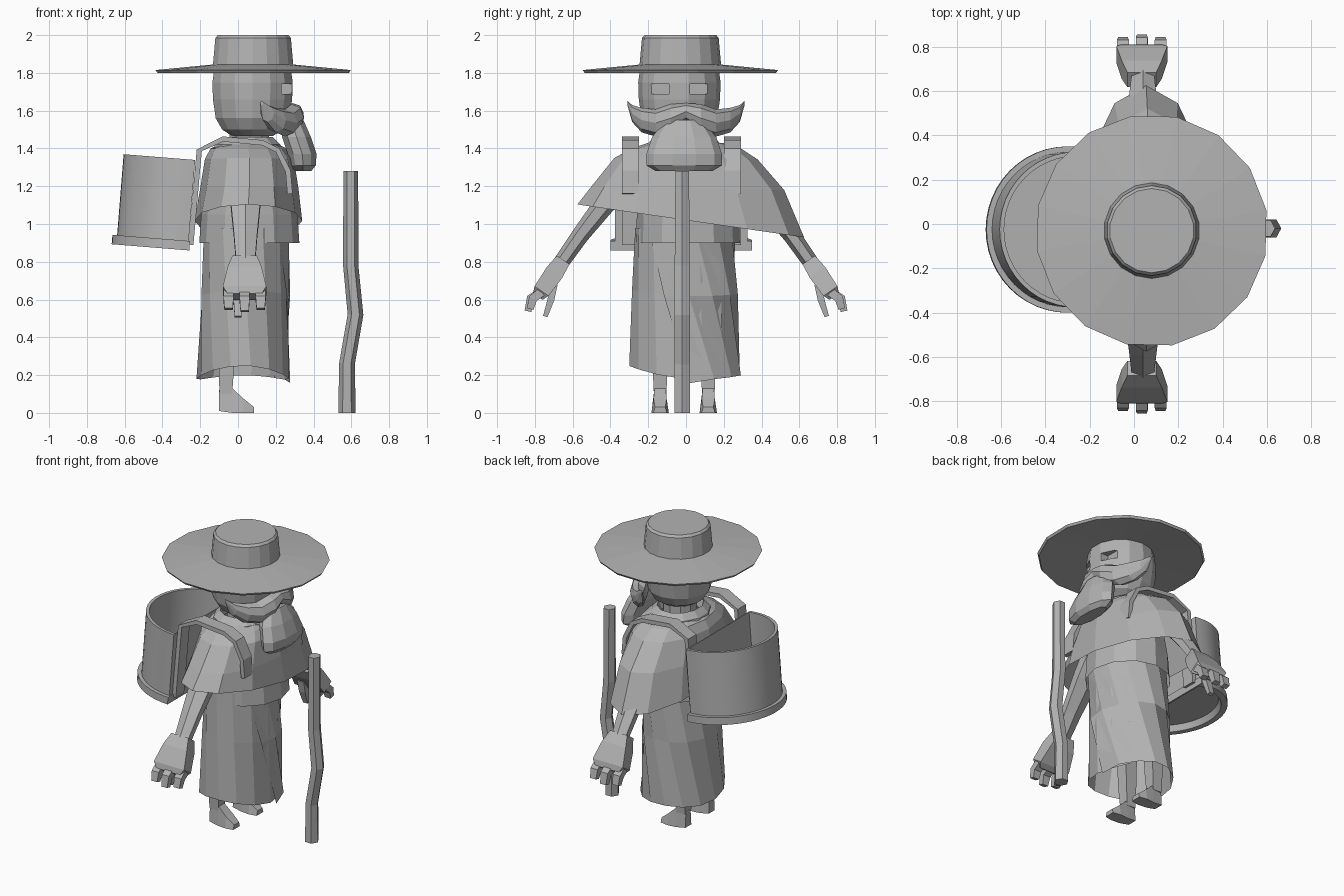
import bpy, bmesh, math
from mathutils import Matrix, Vector

if "Cube" in bpy.data.objects:
    bpy.data.objects.remove(bpy.data.objects["Cube"])

GREY = bpy.data.materials.new("plain_grey")
GREY.diffuse_color = (0.45, 0.45, 0.45, 1)
GREY.use_nodes = True
GREY.node_tree.nodes["Principled BSDF"].inputs["Base Color"].default_value = GREY.diffuse_color
TAU = 2 * math.pi


def loft(name, rings, caps=(True, True), closed=True, matrix=None, smooth=False):
    """Skin a list of point rings into one object."""
    bm = bmesh.new()
    vs = [[bm.verts.new(p) for p in r] for r in rings]
    n = len(rings[0])
    for a, b in zip(vs, vs[1:]):
        for i in range(n if closed else n - 1):
            j = (i + 1) % n
            bm.faces.new((a[i], a[j], b[j], b[i]))
    if caps[0]:
        bm.faces.new(vs[0][::-1])
    if caps[1]:
        bm.faces.new(vs[-1])
    bmesh.ops.recalc_face_normals(bm, faces=bm.faces)
    me = bpy.data.meshes.new(name)
    bm.to_mesh(me)
    bm.free()
    me.materials.append(GREY)
    ob = bpy.data.objects.new(name, me)
    bpy.context.collection.objects.link(ob)
    if matrix:
        ob.matrix_world = matrix
    if smooth:
        bpy.context.view_layer.objects.active = ob
        ob.select_set(True)
        bpy.ops.object.shade_smooth_by_angle(angle=math.radians(30))
        ob.select_set(False)
    return ob


def oval(cx, cy, z, rx, ry, n, turn=0.5):
    """Elliptical ring; z may be a function of (x, y)."""
    pts = []
    for i in range(n):
        a = TAU * (i + turn) / n
        x, y = cx + rx * math.cos(a), cy + ry * math.sin(a)
        pts.append((x, y, z(x, y) if callable(z) else z))
    return pts


def strip(name, path, w0, along_x=True, side=1, n=4):
    """Sweep a section along (u, z, half width, half thickness) points; the width lies across the path plane."""
    rings = []
    for i, (u, z, w, t) in enumerate(path):
        a, b = path[max(i - 1, 0)], path[min(i + 1, len(path) - 1)]
        d = Vector((b[0] - a[0], b[1] - a[1])).normalized()
        ring = []
        for k in range(n):
            ang = TAU * (k + 0.5) / n
            f = 1 / math.cos(math.pi / n)
            p, q = w0 + w * f * math.cos(ang), t * f * math.sin(ang)
            uu, zz = side * (u - d.y * q), z + d.x * q
            ring.append((uu, p, zz) if along_x else (p, uu, zz))
        rings.append(ring)
    return loft(name, rings)


# Hat: wide thin brim and tapered crown
HX, HY = 0.08, -0.03
loft("hat_brim", [oval(HX, HY, z, r, r, 16, 0.45) for z, r in
                  ((1.825, 0.20), (1.80, 0.515), (1.815, 0.525), (1.845, 0.21))])
loft("hat_crown", [oval(HX, HY, z, r, r, 18) for z, r in
                   ((1.83, 0.217), (1.985, 0.203), (2.0, 0.19))])

# Head with two recessed eye slots
head = loft("head", [oval(HX - 0.003, HY - 0.005, z, r, r, 14) for z, r in
                     ((1.465, 0.11), (1.50, 0.165), (1.56, 0.20), (1.66, 0.215), (1.75, 0.218), (1.84, 0.205))])
for cy in (-0.145, 0.075):
    box = [[(x, cy + sy * 0.055, 1.715 + sz * 0.027) for sy, sz in ((-1, -1), (1, -1), (1, 1), (-1, 1))]
           for x in (0.23, 0.40)]
    cutter = loft("eye_cutter", box)
    cutter.hide_render = True
    m = head.modifiers.new("eye_slot", "BOOLEAN")
    m.object, m.operation, m.solver = cutter, "DIFFERENCE", "EXACT"
    bpy.context.view_layer.objects.active = head
    bpy.ops.object.modifier_apply(modifier=m.name)
    bpy.data.objects.remove(cutter)

# Moustache: mirrored run of sections (y, x, z, half depth, half height)
half = [(0.31, 0.125, 1.64, 0.008, 0.012), (0.285, 0.155, 1.585, 0.035, 0.045), (0.235, 0.20, 1.55, 0.055, 0.065),
        (0.16, 0.25, 1.535, 0.065, 0.072), (0.08, 0.285, 1.56, 0.065, 0.075)]
full = [(-y, *r) for y, *r in half] + [(0, 0.29, 1.595, 0.055, 0.045)] + half[::-1]
loft("moustache", [[(x + d * math.cos(TAU * k / 8), y, z + h * math.sin(TAU * k / 8)) for k in range(8)]
                   for y, x, z, d, h in full])

# Beard
loft("beard", [oval(x, -0.01, z, rx, ry, 10) for z, x, rx, ry in
               ((1.28, 0.345, 0.045, 0.15), (1.31, 0.345, 0.07, 0.20), (1.37, 0.34, 0.08, 0.20),
                (1.46, 0.31, 0.08, 0.17), (1.55, 0.28, 0.07, 0.10))])

# Neck and collar
loft("neck", [oval(0.06, -0.02, z, 0.11, 0.11, 10) for z in (1.3, 1.5)])
loft("collar", [oval(0.05, -0.01, z, r, r * 1.15, 12) for z, r in
                ((1.36, 0.19), (1.42, 0.18), (1.46, 0.14), (1.40, 0.12))], (False, False))

# Poncho with a slanted hem, over a straight tunic
loft("poncho", [oval(0.06, 0.0, 1.43, 0.14, 0.20, 12, 0),
                oval(0.055, 0.0, 1.40, 0.20, 0.29, 12, 0),
                oval(0.06, 0.0, lambda x, y: 1.345 - 0.01 * y, 0.235, 0.38, 12, 0),
                oval(0.06, 0.01, lambda x, y: 1.19 - 0.02 * y, 0.26, 0.51, 12, 0),
                oval(0.055, 0.025, lambda x, y: 1.02 - 0.145 * y, 0.285, 0.60, 12, 0)], (False, False))
loft("tunic", [oval(0.06, 0.01, z, rx, ry, 12, 0) for z, rx, ry in
               ((0.90, 0.265, 0.275), (1.05, 0.255, 0.27), (1.25, 0.20, 0.25), (1.40, 0.14, 0.18))],
     (False, False))

# Wrapped skirt: one sheet whose diagonal front edge overlaps its start
rings = []
for t in (0, 0.45, 1):
    ring = []
    for i in range(17):
        k = i / 16
        a = math.radians((-45 + 50 * t) * (1 - k) + 405 * k)
        s = math.sin(a)
        hem = 0.18 + 0.045 * s * s - 0.025 * s - (0.02 if i == 0 else 0)
        g = 1.03 if i < 2 else (0.96 if i > 14 else 1)
        x = 0.045 - 0.02 * t + (0.225 + 0.02 * t) * math.cos(a) * g
        ring.append((x, -0.005 + (0.265 + 0.035 * t) * s * g, 0.98 * (1 - t) + hem * t))
    rings.append(ring)
loft("wrapped_skirt", rings, (False, False), closed=False)

# Legs and feet
for y in (-0.137, 0.118):
    strip("leg", [(-0.055, 0.6, 0.045, 0.05), (-0.06, 0.25, 0.04, 0.04), (-0.065, 0.1, 0.033, 0.034)], y)
    loft("foot", [[(x, y - w, z0), (x, y + w, z0), (x, y + w * 0.75, z1), (x, y - w * 0.75, z1)]
                  for x, w, z0, z1 in ((-0.10, 0.033, 0.01, 0.12), (-0.03, 0.04, 0, 0.13),
                                       (0.03, 0.046, 0, 0.075), (0.085, 0.036, 0, 0.03))])

# Arms and hands, mirrored left and right
for s in (-1, 1):
    strip("arm", [(0.27, 1.33, 0.08, 0.06), (0.42, 1.12, 0.08, 0.05), (0.56, 0.94, 0.062, 0.04),
                  (0.665, 0.79, 0.05, 0.036)], 0.04, False, s, 6)
    strip("hand", [(0.65, 0.81, 0.065, 0.04), (0.695, 0.745, 0.09, 0.05), (0.765, 0.645, 0.115, 0.045),
                   (0.785, 0.615, 0.09, 0.03)], 0.035, False, s)
    for fx, r in ((-0.05, 0), (0.035, 0.012), (0.12, 0)):
        strip("finger", [(0.765, 0.64, 0.026, 0.024), (0.81 + r, 0.605, 0.027, 0.023),
                         (0.825 + r, 0.55 - r, 0.022, 0.018)], fx, False, s)
    strip("thumb", [(0.70, 0.68, 0.025, 0.02), (0.715, 0.60, 0.024, 0.018),
                    (0.745, 0.51, 0.018, 0.012)], 0.0, False, s)

# Crooked walking staff
strip("staff", [(0.577, 0.0, 0.04, 0.04), (0.577, 0.26, 0.04, 0.036), (0.622, 0.52, 0.04, 0.036),
                (0.597, 0.78, 0.04, 0.035), (0.597, 1.28, 0.036, 0.034)], -0.02, True, 1, 6)


# Back basket: open half-round tub with a wider foot band
def half_round(z, g):
    arc = [math.pi * (0.5 + i / 24) for i in range(25)]
    return [(0.155 + (0.345 + g) * math.cos(a), (0.35 + g) * math.sin(a), z) for a in arc] + \
           [(0.19 + g * 0.3, y, z) for y in (-0.35 - g, 0.35 + g)]


tilt = Matrix.Translation((-0.435, -0.025, 1.12)) @ Matrix.Rotation(0.08, 4, "Y")
loft("basket", [half_round(z, g) for z, g in ((-0.2, 0), (0.235, 0), (0.235, -0.02), (-0.2, -0.02))],
     matrix=tilt, smooth=True)
loft("basket_foot", [half_round(z, g) for z, g in
                     ((-0.205, -0.03), (-0.245, -0.015), (-0.245, 0.025), (-0.195, 0.025), (-0.195, 0))],
     matrix=tilt, smooth=True)

# Shoulder straps running down the back
for y in (-0.295, 0.245):
    strip("strap", [(z[0], z[1], 0.045, 0.014) for z in
                    ((-0.25, 0.89), (-0.205, 1.39), (-0.08, 1.45), (0.13, 1.43),
                     (0.21, 1.39), (0.265, 1.28), (0.275, 1.16))], y)
